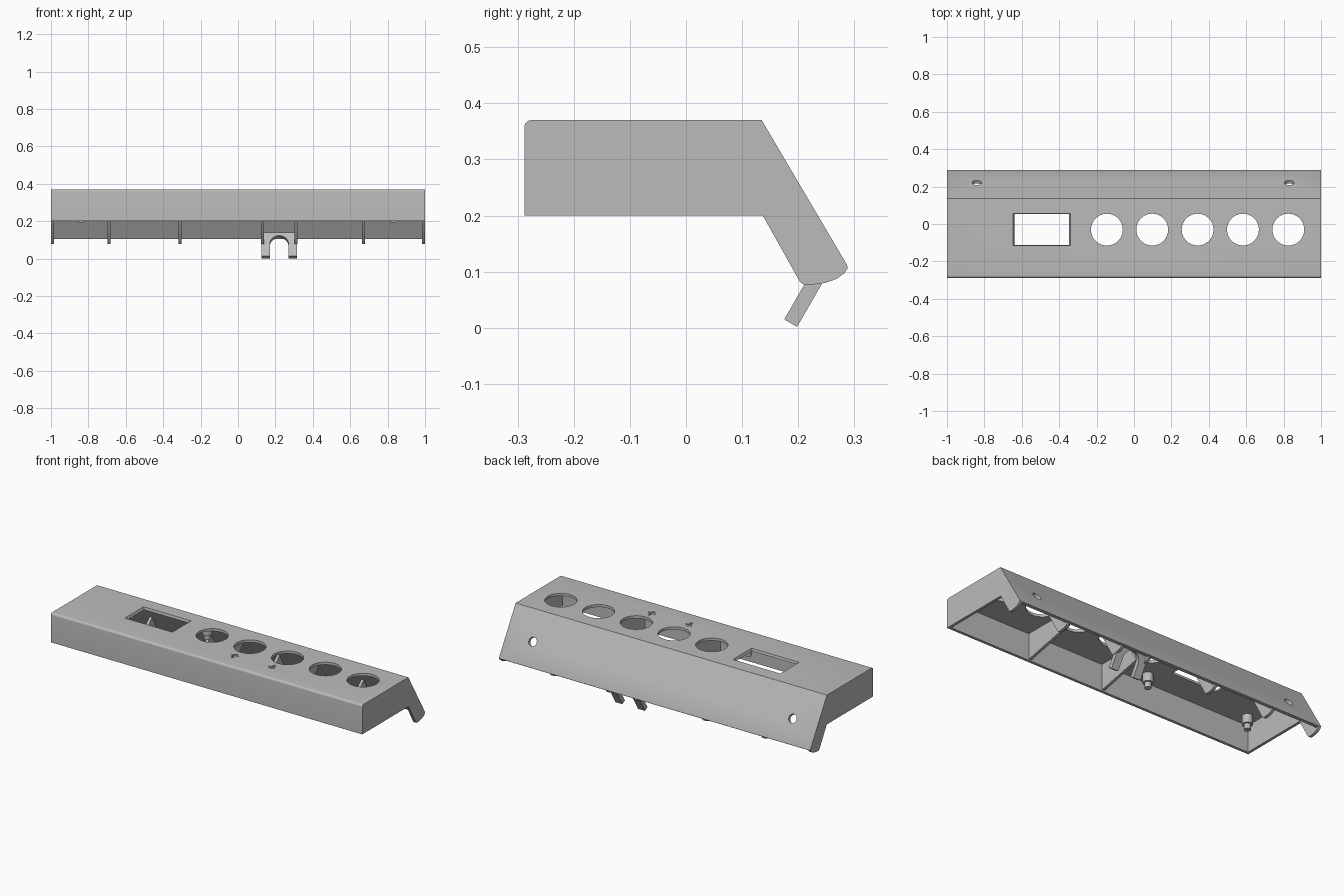
import bpy, bmesh, math
from mathutils import Vector

cube = bpy.data.objects.get("Cube")
if cube:
    bpy.data.objects.remove(cube)

grey = bpy.data.materials.new("plain grey")
grey.use_nodes = True
COLOR = (0.5, 0.5, 0.5, 1)
grey.diffuse_color = COLOR
grey.node_tree.nodes["Principled BSDF"].inputs["Base Color"].default_value = COLOR

X, Y, Z = Vector((1, 0, 0)), Vector((0, 1, 0)), Vector((0, 0, 1))
SLOPE = Vector((0, 0.866, 0.5))        # outward direction of the sloped back panel


def finish(name, bm):
    bmesh.ops.recalc_face_normals(bm, faces=bm.faces)
    mesh = bpy.data.meshes.new(name)
    bm.to_mesh(mesh)
    bm.free()
    mesh.materials.append(grey)
    ob = bpy.data.objects.new(name, mesh)
    bpy.context.scene.collection.objects.link(ob)
    return ob


def prism(name, pts, origin, u, v, depth, taper=1.0):
    """Extrude a flat outline lying in the u, v plane along depth."""
    bm = bmesh.new()
    origin = Vector(origin)
    low = [bm.verts.new(origin + u * a + v * b) for a, b in pts]
    high = [bm.verts.new(origin + (u * a + v * b) * taper + depth) for a, b in pts]
    bm.faces.new(low)
    bm.faces.new(high)
    n = len(pts)
    for i in range(n):
        j = (i + 1) % n
        bm.faces.new((low[i], low[j], high[j], high[i]))
    return finish(name, bm)


def slab(name, pts, x, width):
    """Side profile in y, z with its thickness centred on x."""
    return prism(name, pts, (x - width / 2, 0, 0), Y, Z, X * width)


def arc(cx, cy, r, start, end, n):
    return [(cx + r * math.cos(math.radians(start + (end - start) * i / n)),
             cy + r * math.sin(math.radians(start + (end - start) * i / n)))
            for i in range(n + 1)]


def disc(r, n=48):
    return arc(0, 0, r, 0, 360, n)[:-1]


def rect(w, h):
    return [(-w / 2, -h / 2), (w / 2, -h / 2), (w / 2, h / 2), (-w / 2, h / 2)]


def cut(target, cutter):
    mod = target.modifiers.new("cut", 'BOOLEAN')
    mod.operation = 'DIFFERENCE'
    mod.solver = 'EXACT'
    mod.object = cutter
    bpy.context.view_layer.objects.active = target
    bpy.ops.object.modifier_apply(modifier=mod.name)
    bpy.data.objects.remove(cutter)


def smooth(ob):
    bpy.ops.object.select_all(action='DESELECT')
    ob.select_set(True)
    bpy.context.view_layer.objects.active = ob
    bpy.ops.object.shade_smooth_by_angle(angle=math.radians(30))


# Curved lower tip shared by the end plates and the small ribs
tip = [(0.288, 0.106), (0.282, 0.097), (0.268, 0.087), (0.248, 0.08),
       (0.225, 0.077), (0.21, 0.077), (0.203, 0.082)]

# Housing: solid side profile with a rounded front edge, then hollowed out
outline = [(-0.288, 0.2)] + arc(-0.276, 0.358, 0.012, 180, 90, 6)
outline += [(0.135, 0.37), (0.287, 0.112)] + tip + [(0.137, 0.2)]
housing = slab("housing", outline, 0, 2)
cavity = [(-0.272, 0), (-0.272, 0.355), (0.124, 0.355), (0.268, 0.105), (0.4, 0.105), (0.4, 0)]
cut(housing, slab("cavity_cutter", cavity, 0, 1.968))

# Round button openings
BUTTONS = [-0.145 + 0.2425 * i for i in range(5)]
for x in BUTTONS:
    cut(housing, prism("button_cutter", disc(0.085), (x, -0.03, 0.34), X, Y, Z * 0.1))

# Display window with sloped edges
cut(housing, prism("window_cutter", rect(0.285, 0.16), (-0.493, -0.03, 0.345), X, Y, Z * 0.035, 1.1))

# Screw holes in the sloped panel
across = X.cross(SLOPE)
for x in (-0.84, 0.83):
    cut(housing, prism("screw_cutter", disc(0.025, 24), Vector((x, 0.22, 0.223)) - SLOPE * 0.05,
                       X, across, SLOPE * 0.1))

# Shallow engraved arrows in front of two buttons
arrow = [(-0.006, -0.025), (0.006, -0.025), (0.006, 0), (0.025, 0),
         (0, 0.025), (-0.025, 0), (-0.006, 0)]
for x, flip in ((BUTTONS[1], 1), (BUTTONS[2], -1)):
    cut(housing, prism("arrow_cutter", arrow, (x, -0.17, 0.364), X * flip, Y * flip, Z * 0.02))
smooth(housing)

# Small ribs inside the sloped panel
rib = [(0.137, 0.2), (0.19, 0.255), (0.274, 0.11), (0.28, 0.105)] + tip[1:]
for i, x in enumerate((-0.69, -0.31, 0.13, 0.31, 0.67)):
    smooth(slab(f"panel_rib_{i + 1}", rib, x, 0.016))

# Deep gussets between the front wall and the top
gusset = [(-0.28, 0.208), (-0.26, 0.208), (0.03, 0.27), (0.1, 0.36), (-0.28, 0.36)]
for i, x in enumerate((-0.023, 0.462)):
    slab(f"gusset_{i + 1}", gusset, x, 0.016)

# Forked cable clip leaning back against the sloped panel
lean = Vector((0, 0.5, 0.866))
fork = [(-0.095, 0), (-0.05, 0)] + arc(0, 0.075, 0.05, 180, 0, 16)
fork += [(0.05, 0), (0.095, 0), (0.095, 0.148), (-0.095, 0.148)]
smooth(prism("cable_clip", fork, (0.22, 0.175, 0.015), X, lean, Vector((0, 0.023, -0.0133))))

# Stepped mounting posts under the top around the window
for i, (x, y) in enumerate([(x, y) for x in (-0.92, -0.26) for y in (-0.2, 0.09)]):
    smooth(prism(f"post_{i + 1}", disc(0.028, 24), (x, y, 0.36), X, Y, Z * -0.055))
    smooth(prism(f"post_pin_{i + 1}", disc(0.018, 24), (x, y, 0.31), X, Y, Z * -0.035))
